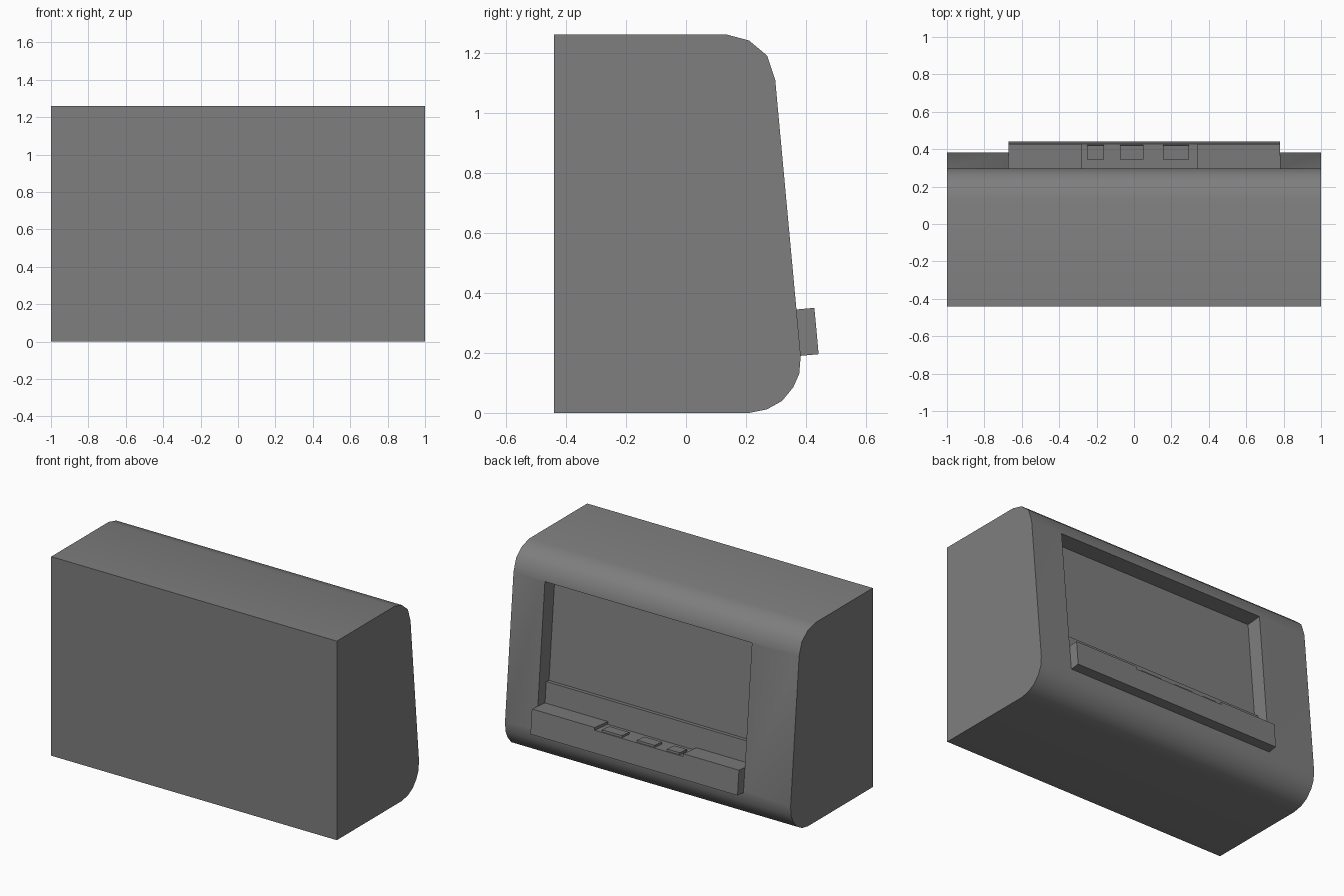
import bpy, bmesh, math
from mathutils import Vector

if "Cube" in bpy.data.objects:
    bpy.data.objects.remove(bpy.data.objects["Cube"], do_unlink=True)

grey = bpy.data.materials.new("mid_grey")
grey.use_nodes = True
grey.diffuse_color = (0.21, 0.21, 0.21, 1)
grey.node_tree.nodes["Principled BSDF"].inputs["Base Color"].default_value = (0.21, 0.21, 0.21, 1)

# Axes of the leaning back face: base point, up the face, out of the face
BASE = Vector((0, 0.382, 0.19))
UP = Vector((0, -0.085, 0.92)).normalized()
OUT = Vector((0, UP.z, -UP.y))
LEFT, RIGHT = 0.78, -0.67


def prism(name, points, offset):
    """Extrude a closed outline of 3D points by an offset vector."""
    bm = bmesh.new()
    face = bm.faces.new([bm.verts.new(p) for p in points])
    new = bmesh.ops.extrude_face_region(bm, geom=[face])["geom"]
    bmesh.ops.translate(bm, vec=offset, verts=[v for v in new if isinstance(v, bmesh.types.BMVert)])
    bmesh.ops.recalc_face_normals(bm, faces=bm.faces)
    mesh = bpy.data.meshes.new(name)
    bm.to_mesh(mesh)
    bm.free()
    mesh.materials.append(grey)
    obj = bpy.data.objects.new(name, mesh)
    bpy.context.collection.objects.link(obj)
    return obj


def on_back(name, outline, n0, n1):
    """Extrude an (x, height up the face) outline from depth n0 to n1."""
    pts = [BASE + Vector((x, 0, 0)) + UP * v + OUT * n0 for x, v in outline]
    return prism(name, pts, OUT * (n1 - n0))


def rect(x0, x1, v0, v1):
    return [(x0, v0), (x1, v0), (x1, v1), (x0, v1)]


# Cabinet: side profile with rounded back edges
profile = [(-0.44, 0), (0.21, 0), (0.27, 0.012), (0.32, 0.04), (0.357, 0.085), (0.377, 0.13),
           (0.382, 0.19), (0.297, 1.11), (0.27, 1.19), (0.21, 1.24), (0.135, 1.26), (-0.44, 1.26)]
cabinet = prism("cabinet", [(-1, y, z) for y, z in profile], Vector((2, 0, 0)))

# Recessed opening in the leaning face
cutter = on_back("recess_cutter", rect(RIGHT, LEFT, 0.01, 0.92), -0.1, 0.2)
cut = cabinet.modifiers.new("recess", 'BOOLEAN')
cut.operation = 'DIFFERENCE'
cut.solver = 'EXACT'
cut.object = cutter
bpy.context.view_layer.objects.active = cabinet
bpy.ops.object.select_all(action='DESELECT')
cabinet.select_set(True)
bpy.ops.object.modifier_apply(modifier=cut.name)
bpy.data.objects.remove(cutter, do_unlink=True)
bpy.ops.object.shade_smooth_by_angle(angle=math.radians(35))

# Low strip standing proud of the recess floor
on_back("lower_panel", rect(RIGHT, LEFT, 0.13, 0.286), -0.1, -0.072)

# Ledge with a shallow notch for the buttons
TOP, NOTCH = 0.155, 0.138
on_back("ledge", [(RIGHT, 0), (LEFT, 0), (LEFT, TOP), (0.34, TOP), (0.34, NOTCH),
                  (-0.28, NOTCH), (-0.28, TOP), (RIGHT, TOP)], -0.072, 0.06)

# Three push buttons
for i, (x0, x1) in enumerate([(-0.25, -0.16), (-0.075, 0.05), (0.155, 0.295)]):
    on_back(f"button_{i + 1}", rect(x0, x1, NOTCH, 0.151), -0.023, 0.052)
